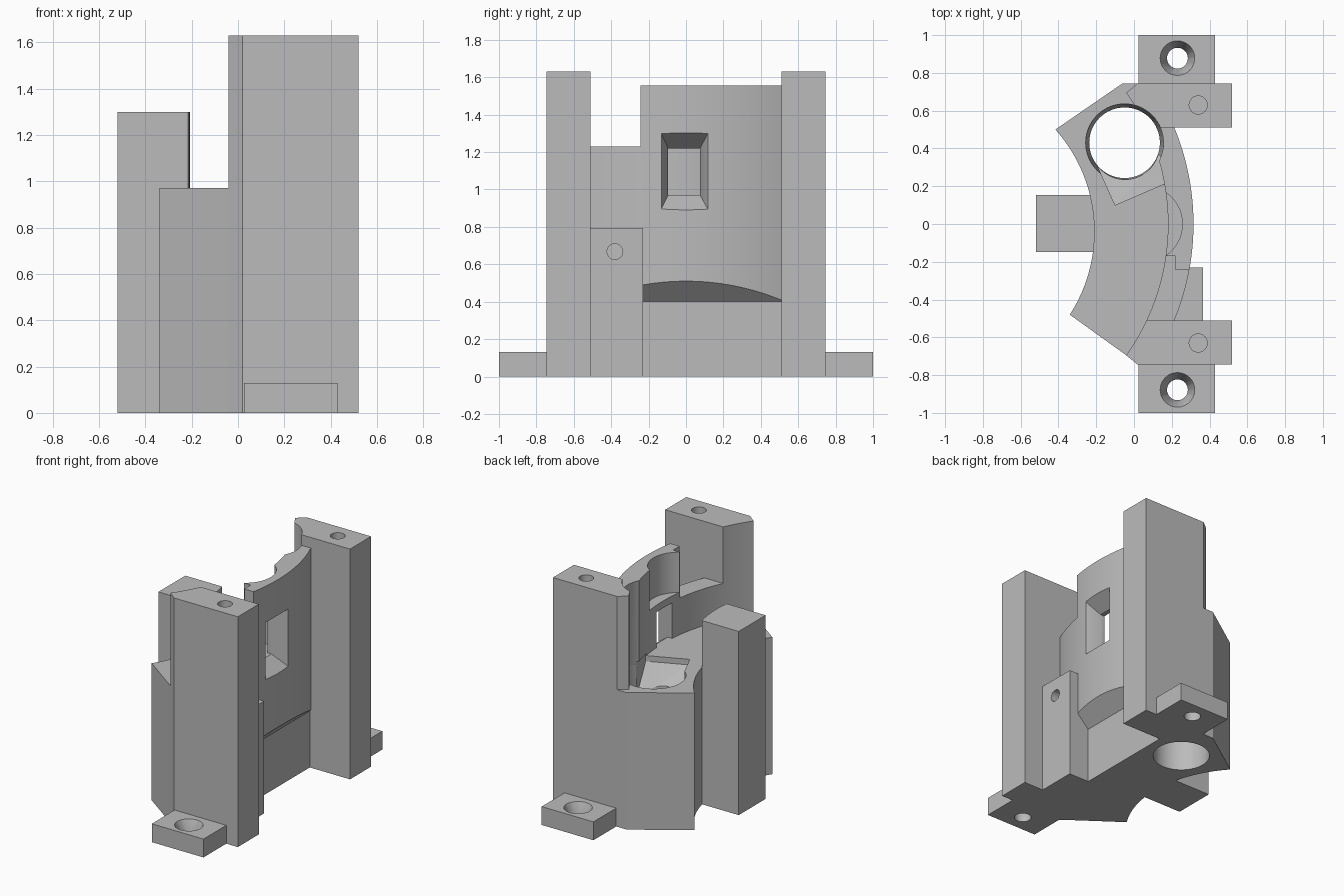
import bpy, bmesh
from math import sqrt, cos, sin, pi

old = bpy.data.objects.get("Cube")
if old:
    bpy.data.objects.remove(old, do_unlink=True)

grey = bpy.data.materials.new("light_grey")
grey.use_nodes = True
grey.diffuse_color = (0.5, 0.5, 0.5, 1)
grey.node_tree.nodes["Principled BSDF"].inputs["Base Color"].default_value = (0.5, 0.5, 0.5, 1)

CX = -1.02                 # shared centre of the curved walls
INNER, OUTER = 1.2, 1.335  # wall radii


def make(name, bm):
    bmesh.ops.recalc_face_normals(bm, faces=bm.faces)
    me = bpy.data.meshes.new(name)
    bm.to_mesh(me)
    bm.free()
    me.materials.append(grey)
    ob = bpy.data.objects.new(name, me)
    bpy.context.collection.objects.link(ob)
    return ob


def prism(name, pts, z0, z1):
    bm = bmesh.new()
    face = bm.faces.new([bm.verts.new((x, y, z0)) for x, y in pts])
    ext = bmesh.ops.extrude_face_region(bm, geom=[face])["geom"]
    bmesh.ops.translate(bm, vec=(0, 0, z1 - z0),
                        verts=[v for v in ext if isinstance(v, bmesh.types.BMVert)])
    return make(name, bm)


def hull(name, pts):
    bm = bmesh.new()
    vs = [bm.verts.new(p) for p in pts]
    bmesh.ops.convex_hull(bm, input=vs)
    return make(name, bm)


def box(name, x0, x1, y0, y1, z0, z1):
    return prism(name, [(x0, y0), (x1, y0), (x1, y1), (x0, y1)], z0, z1)


def cone(name, x, y, z0, z1, r0, r1, n=64):
    ring = [(cos(2 * pi * i / n), sin(2 * pi * i / n)) for i in range(n)]
    return hull(name, [(x + r * c, y + r * s, z) for z, r in ((z0, r0), (z1, r1)) for c, s in ring])


def arc(r, y0, y1, n=32, cy=0.0):
    ys = [y0 + (y1 - y0) * i / n for i in range(n + 1)]
    return [(CX + sqrt(r * r - (y - cy) ** 2), y) for y in ys]


def combine(target, tool, op):
    mod = target.modifiers.new(op, 'BOOLEAN')
    mod.operation, mod.solver, mod.object = op, 'EXACT', tool
    bpy.context.view_layer.objects.active = target
    bpy.ops.object.modifier_apply(modifier=mod.name)
    bpy.data.objects.remove(tool, do_unlink=True)


def cut(target, tool):
    combine(target, tool, 'DIFFERENCE')


def add(target, tool):
    combine(target, tool, 'UNION')


# Main curved body
outline = arc(0.81, 0.5, -0.48, cy=-0.04)
outline += [(-0.02, -0.71), (0.1, -0.65)]
outline += [(min(x, 0.195), y) for x, y in arc(1.225, -0.5, 0.5)]
outline += [(0.1, 0.65), (0.02, 0.745), (-0.06, 0.745)]
housing = prism("housing", outline, 0, 0.97)

# Curved wall with an undercut lower half
wall = prism("wall", arc(OUTER, -0.51, 0.51) + arc(INNER, 0.51, -0.51), 0, 1.555)
cut(wall, hull("undercut", [(x, y, z) for y in (-0.6, 0.6)
                            for x, z in ((0.205, -0.1), (0.205, 0.4), (0.5, 0.695), (0.5, -0.1))]))
cut(wall, box("low_step", -0.1, 0.6, -0.6, -0.243, 1.23, 1.8))
cut(wall, box("inner_step", -0.1, 0.22, -0.6, -0.17, 1.23, 1.8))
cut(wall, cone("scallop", 0.053, 0, 1.27, 1.8, 0.203, 0.203))

# Bevelled window, straight through at the inner end
cut(wall, hull("window", [(x, y, z) for x, ys, zs in
                          ((0.33, (-0.14, 0.125), (0.88, 1.315)),
                           (0.21, (-0.095, 0.075), (0.97, 1.22)))
                          for y in ys for z in zs]))
cut(wall, box("window_core", 0.1, 0.25, -0.095, 0.075, 0.97, 1.22))
add(housing, wall)

# Corner posts and mounting feet, mirrored front to back
for s in (-1, 1):
    edge = [(x, y * s) for x, y in arc(INNER, 0.51, 0.695, 10)]
    edge += [(0.02, 0.745 * s), (0.52, 0.745 * s), (0.52, 0.51 * s)]
    post = prism("post", edge, 0, 1.63)
    cut(post, cone("screw_hole", 0.34, 0.63 * s, 1.3, 1.8, 0.048, 0.048, 32))
    add(housing, post)
    y0, y1 = sorted((0.72 * s, 1.0 * s))
    foot = box("foot", 0.025, 0.43, y0, y1, 0, 0.13)
    cut(foot, cone("foot_hole", 0.23, 0.878 * s, -0.1, 0.3, 0.055, 0.055, 32))
    cut(foot, cone("countersink", 0.23, 0.878 * s, 0.04, 0.131, 0.055, 0.092, 32))
    add(housing, foot)

# Side block with a small screw hole
block = box("side_block", 0.15, 0.365, -0.515, -0.23, 0, 0.795)
cut(block, hull("side_hole", [(x, -0.38 + 0.042 * cos(i * pi / 16), 0.668 + 0.042 * sin(i * pi / 16))
                              for x in (0.24, 0.5) for i in range(32)]))
add(housing, block)

# Rear post whose front follows the body's inner curve
rear = [(-0.52, 0.153), (-0.52, -0.148)] + arc(0.812, -0.148, 0.153, 10, cy=-0.04)
add(housing, prism("rear_post", rear, 0, 1.3))

# Vertical bore, its widened mouth and the sloping chute into it
BX, BY = -0.05, 0.43
cut(housing, cone("bore", BX, BY, -0.2, 2, 0.187, 0.187))
cut(housing, cone("bore_mouth", BX, BY, 0.7, 0.971, 0.187, 0.206))
cut(housing, cone("bore_clearance", BX, BY, 0.97, 2, 0.206, 0.206))
ramp = [(-0.1, 0.1, 0.93), (0.165, 0.215, 0.93), (0.14, 0.36, 0.72), (-0.19, 0.3, 0.72), (BX, BY, 0.66)]
cut(housing, hull("chute", ramp + [(x, y, 0.985) for x, y, z in ramp]))

for ob in bpy.context.selected_objects:
    ob.select_set(False)
housing.select_set(True)
bpy.context.view_layer.objects.active = housing
bpy.ops.object.shade_smooth_by_angle(angle=0.4)
